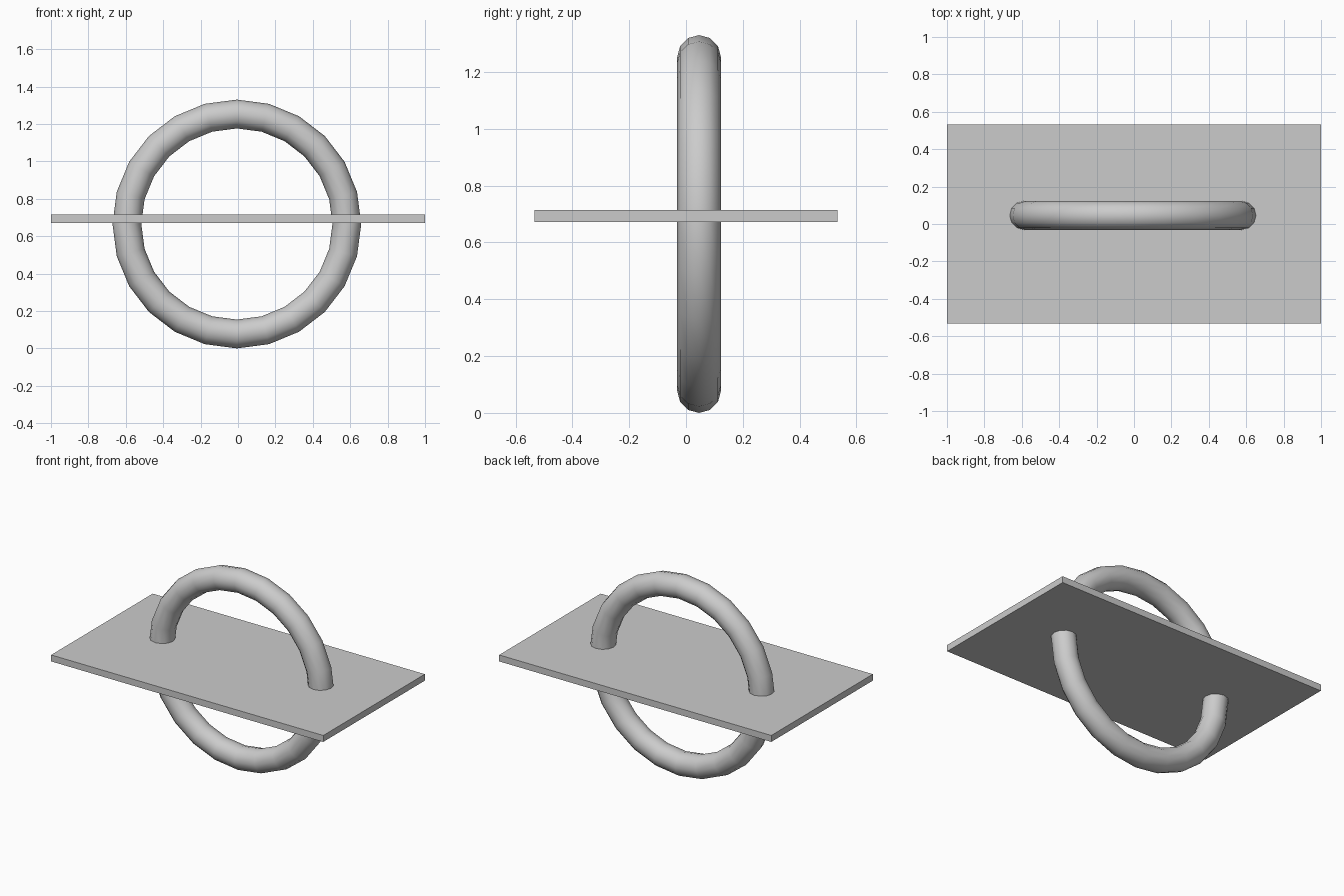
import bpy
import math

if "Cube" in bpy.data.objects:
    bpy.data.objects.remove(bpy.data.objects["Cube"])

# Flat rectangular plate
bpy.ops.mesh.primitive_cube_add(size=1, location=(0, 0, 0.693))
plate = bpy.context.object
plate.name = "plate"
plate.scale = (2.0, 1.066, 0.043)
bpy.ops.object.transform_apply(location=False, rotation=False, scale=True)

# Upright ring passing through the plate
bpy.ops.mesh.primitive_torus_add(
    major_segments=24, minor_segments=12,
    major_radius=0.588, minor_radius=0.077,
    location=(-0.006, 0.046, 0.665), rotation=(math.pi / 2, 0, 0))
ring = bpy.context.object
ring.name = "ring"
bpy.ops.object.transform_apply(location=False, rotation=True, scale=False)
bpy.ops.object.shade_smooth()
